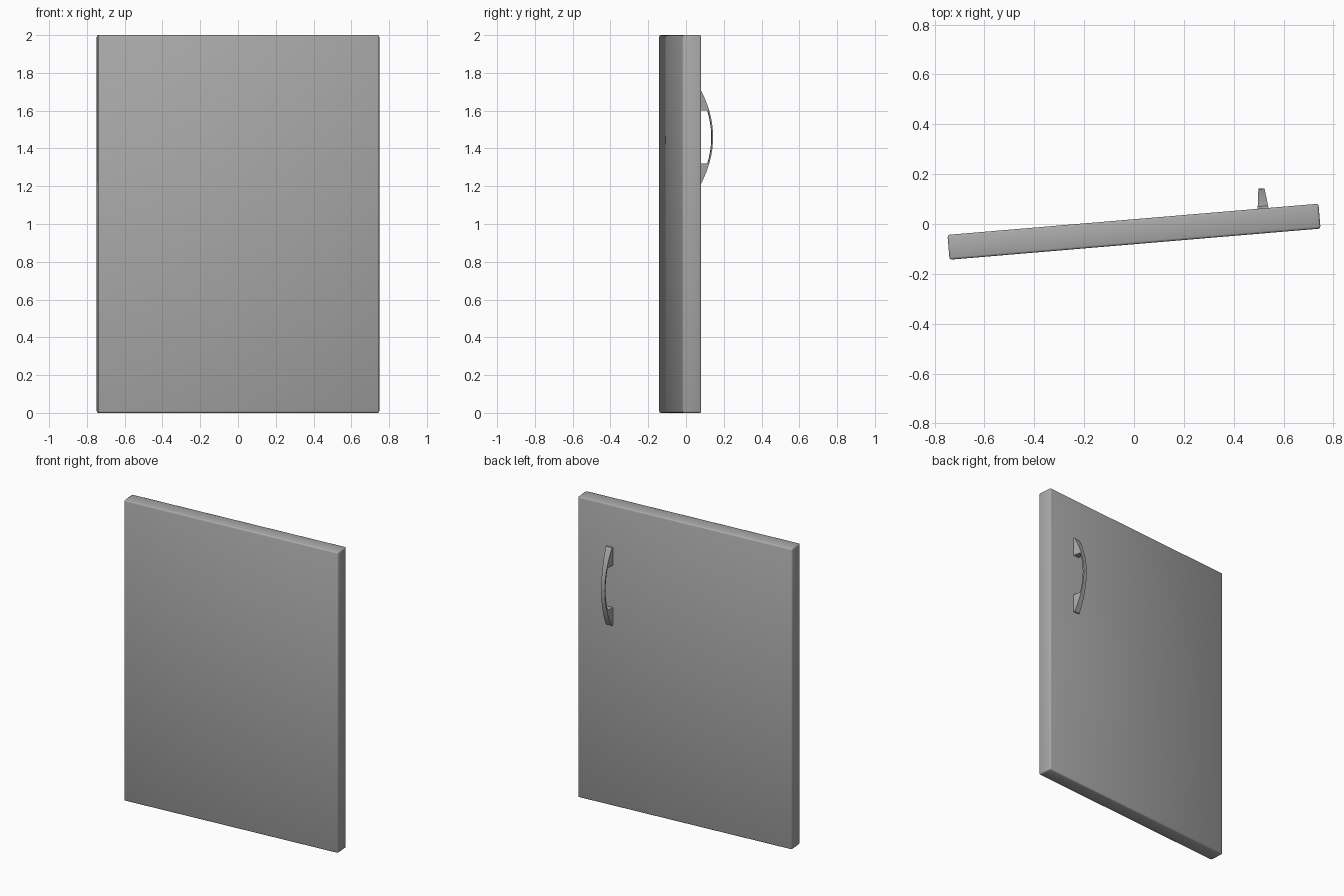
import bpy, bmesh, math

if "Cube" in bpy.data.objects:
    bpy.data.objects.remove(bpy.data.objects["Cube"])

WIDTH, THICK, HEIGHT = 1.494, 0.1, 2.0
ANGLE = math.radians(4.8)      # door swung slightly open
OFFSET = (0, -0.031, 0)

grey = bpy.data.materials.new("plain grey")
grey.use_nodes = True
colour = (0.4, 0.4, 0.4, 1)
grey.diffuse_color = colour
grey.node_tree.nodes["Principled BSDF"].inputs["Base Color"].default_value = colour


def finish(name, bm):
    bmesh.ops.recalc_face_normals(bm, faces=bm.faces)
    mesh = bpy.data.meshes.new(name)
    bm.to_mesh(mesh)
    bm.free()
    mesh.materials.append(grey)
    obj = bpy.data.objects.new(name, mesh)
    bpy.context.collection.objects.link(obj)
    obj.location = OFFSET
    obj.rotation_euler.z = ANGLE
    return obj


# Door panel with softly rounded edges
bm = bmesh.new()
bmesh.ops.create_cube(bm, size=1)
for v in bm.verts:
    v.co = (v.co.x * WIDTH, v.co.y * THICK, (v.co.z + 0.5) * HEIGHT)
bmesh.ops.bevel(bm, geom=bm.edges[:], offset=0.009, segments=2,
                profile=0.5, affect='EDGES')
panel = finish("door_panel", bm)
panel.data.shade_smooth()

# Bow handle: a thin arched strap with a solid foot at each end
HX, HZ, HALF, FOOT, RISE, STRAP = 0.524, 1.46, 0.26, 0.14, 0.08, 0.008


def outer(t):
    return RISE * (1 - (t / 0.275) ** 2)


def section(bm, t, solid):
    """Four-sided cross-section, narrower away from the panel."""
    top = outer(t)
    low = -0.003 if solid else top - STRAP
    ring = []
    for h, side in ((low, -1), (low, 1), (top, 1), (top, -1)):
        half = 0.022 - 0.12 * h
        ring.append(bm.verts.new((HX + side * half, THICK / 2 + h, HZ + t)))
    return ring


bm = bmesh.new()
STEPS = 5
foot_ts = [FOOT + (HALF - FOOT) * i / STEPS for i in range(STEPS + 1)]
strap_ts = [FOOT * (i / 6 - 1) for i in range(13)]
stations = [(-t, True) for t in reversed(foot_ts)]
stations += [(t, False) for t in strap_ts]
stations += [(t, True) for t in foot_ts]
rings = [section(bm, t, solid) for t, solid in stations]
for a, b in zip(rings, rings[1:]):
    for i in range(4):
        j = (i + 1) % 4
        bm.faces.new((a[i], a[j], b[j], b[i]))
bm.faces.new(rings[0])
bm.faces.new(rings[-1])
bmesh.ops.remove_doubles(bm, verts=bm.verts, dist=0.0001)
handle = finish("bow_handle", bm)
bpy.ops.object.select_all(action='DESELECT')
handle.select_set(True)
bpy.context.view_layer.objects.active = handle
bpy.ops.object.shade_smooth_by_angle(angle=math.radians(35))
